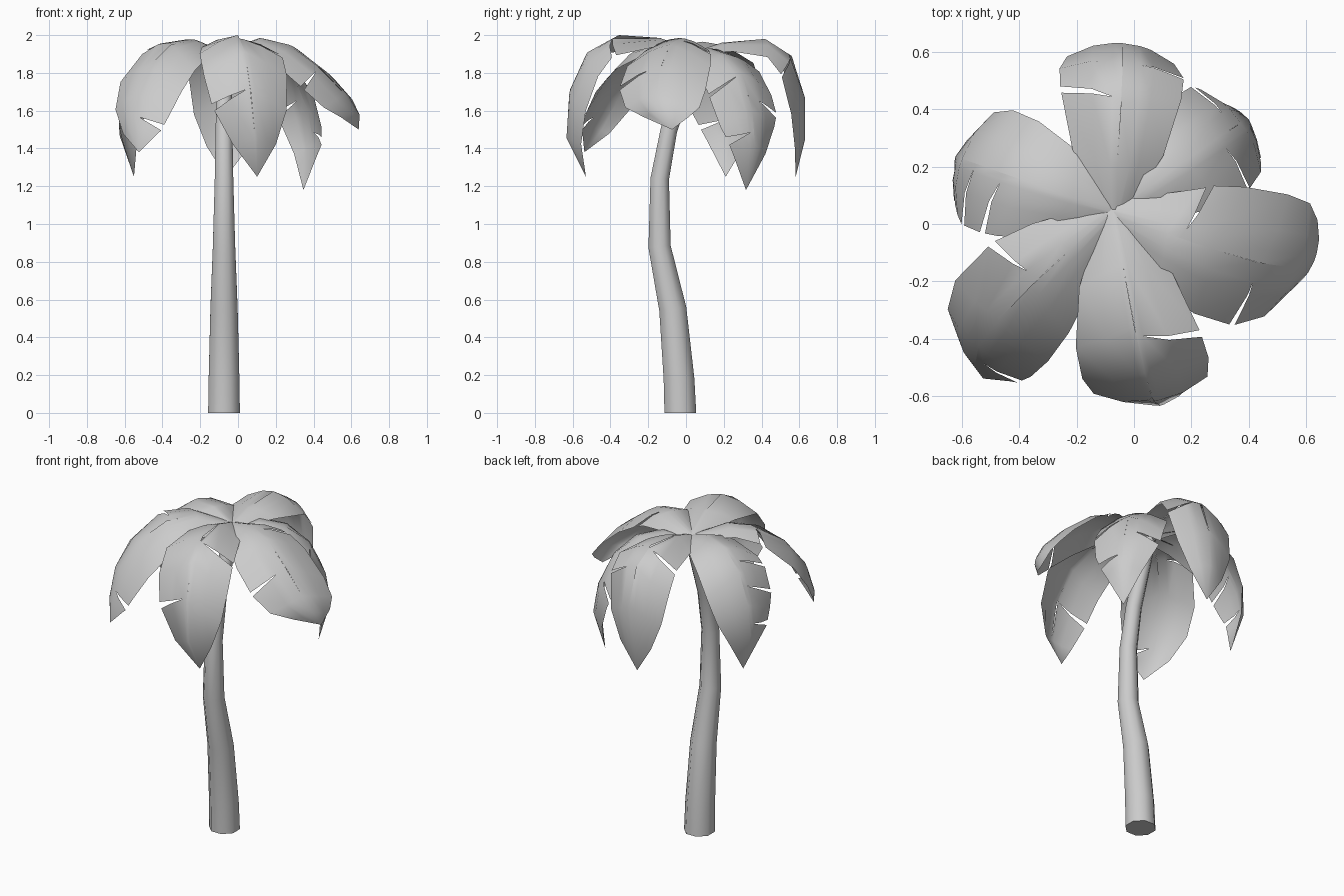
import bpy, bmesh, math
from mathutils import Vector

if "Cube" in bpy.data.objects:
    bpy.data.objects.remove(bpy.data.objects["Cube"])

CROWN = Vector((-0.07, 0.04, 0))


def finish(name, bm, angle):
    me = bpy.data.meshes.new(name)
    bm.to_mesh(me)
    bm.free()
    ob = bpy.data.objects.new(name, me)
    bpy.context.collection.objects.link(ob)
    bpy.context.view_layer.objects.active = ob
    ob.select_set(True)
    bpy.ops.object.shade_smooth_by_angle(angle=math.radians(angle))
    ob.select_set(False)
    return ob


# Trunk: bent, tapering eight-sided tube; rings are (y, z, radius, ring tilt)
def trunk():
    rings = [(-.03, 0, .091, 0), (-.037, .18, .088, .05), (-.07, .55, .078, .15),
             (-.14, .88, .064, .1), (-.139, 1.24, .053, -.1),
             (-.09, 1.5, .048, -.3), (.0, 1.75, .043, -.4), (.06, 1.91, .035, -.35)]
    bm = bmesh.new()
    loops = []
    for y, z, r, tilt in rings:
        loop = []
        for k in range(8):
            a = math.tau * (k + .5) / 8
            dx, dy = r * math.cos(a), r * math.sin(a)
            loop.append(bm.verts.new((-.074 + dx, y + dy * math.cos(tilt), z + dy * math.sin(tilt))))
        loops.append(loop)
    for a, b in zip(loops, loops[1:]):
        for k in range(8):
            j = (k + 1) % 8
            bm.faces.new((a[k], a[j], b[j], b[k]))
    bm.faces.new(loops[0][::-1])
    bm.faces.new(loops[-1])
    finish("trunk", bm, 50)


WIDTH = [.045, .15, .21, .225, .22, .15, 0]


def lerp(seq, u):
    i = max(0, min(int(u), len(seq) - 2))
    return seq[i] + (seq[i + 1] - seq[i]) * (u - i)


# Frond: broad leaf drooping along a midrib of (radius, height) points.
# roll lowers the left edge; sway bends the tip to the left of travel.
# notches = (side, station, inner end, half opening); side +1 is left of travel
def frond(name, azimuth, rib, sway, width, roll, notches):
    az = math.radians(azimuth)
    out = Vector((math.cos(az), math.sin(az), 0))
    side_dir = Vector((-out.y, out.x, 0))
    rs, zs = [p[0] for p in rib], [p[1] for p in rib]

    def point(u, t):
        u = max(0, min(6, u))
        lo, hi = max(0, u - .6), min(6, u + .6)
        tr, tz = lerp(rs, hi) - lerp(rs, lo), lerp(zs, hi) - lerp(zs, lo)
        length = math.hypot(tr, tz)
        w = lerp(WIDTH, u) * width
        drop = (.07 * t * t / .22 + roll * t) * w
        r = lerp(rs, u) + drop * tz / length
        z = lerp(zs, u) - drop * tr / length
        return CROWN + out * r + side_dir * (t * w + sway * (u / 6) ** 2.5) + Vector((0, 0, z))

    bm = bmesh.new()
    for side in (1, -1):
        cuts = {n[1]: n for n in notches if n[0] == side}
        plain = [s for s in range(7) if s in (0, 6) or all(abs(s - c) > .25 for c in cuts)]
        stations = sorted(set(plain) | set(cuts))
        ts = sorted({0, .5, 1} | {n[2] for n in cuts.values()})

        def at(s, t, after):
            u = s + .45 * t * math.sin(math.pi * s / 6)
            if s in cuts:
                _, _, depth, gap = cuts[s]
                u += (gap if after else -gap) * max(0, t - depth) / (1 - depth)
            return bm.verts.new(point(u, side * t))

        for s0, s1 in zip(stations, stations[1:]):
            for t0, t1 in zip(ts, ts[1:]):
                f = [at(s0, t0, True), at(s1, t0, False), at(s1, t1, False), at(s0, t1, True)]
                bm.faces.new(f if side > 0 else f[::-1])
    bmesh.ops.remove_doubles(bm, verts=bm.verts, dist=.0005)
    bmesh.ops.dissolve_degenerate(bm, edges=bm.edges, dist=.0005)
    finish(name, bm, 60)


trunk()
frond("frond_back", 86, [(0, 1.91), (.15, 1.96), (.38, 1.98), (.52, 1.89), (.59, 1.67), (.59, 1.45), (.54, 1.25)],
      .03, .97, 0, [(1, 2.1, .15, .15), (-1, 2.9, .3, .04)])
frond("frond_back_left", 160.5, [(0, 1.91), (.15, 1.965), (.33, 1.95), (.47, 1.85), (.56, 1.67), (.585, 1.49), (.51, 1.25)],
      0, .98, 0, [(1, 2.5, .15, .08), (1, 3.4, .1, .06), (1, 4.6, .15, .08)])
frond("frond_front_left", 220, [(0, 1.91), (.2, 1.975), (.38, 1.95), (.54, 1.84), (.66, 1.68), (.71, 1.51), (.72, 1.38)],
      .15, .95, .2, [(-1, 1.8, .25, .1), (1, 4.6, .2, .1)])
frond("frond_front", -80.5, [(0, 1.92), (.18, 1.985), (.4, 2.0), (.57, 1.91), (.67, 1.7), (.69, 1.46), (.59, 1.25)],
      .075, 1, 0, [(1, 2.2, .1, .1), (-1, 3.9, .1, .08)])
frond("frond_right", -22, [(0, 1.92), (.2, 1.985), (.36, 1.95), (.54, 1.82), (.66, 1.69), (.71, 1.59), (.7, 1.5)],
      .16, 1.1, 0, [(1, 1.3, .2, .1), (-1, 2.9, .3, .08)])
frond("frond_back_right", 36, [(0, 1.88), (.15, 1.93), (.3, 1.9), (.44, 1.8), (.54, 1.6), (.57, 1.42), (.5, 1.18)],
      -.02, .92, 0, [(-1, 3.0, .2, .05), (-1, 4.6, .15, .12), (1, 3.6, .3, .08)])
